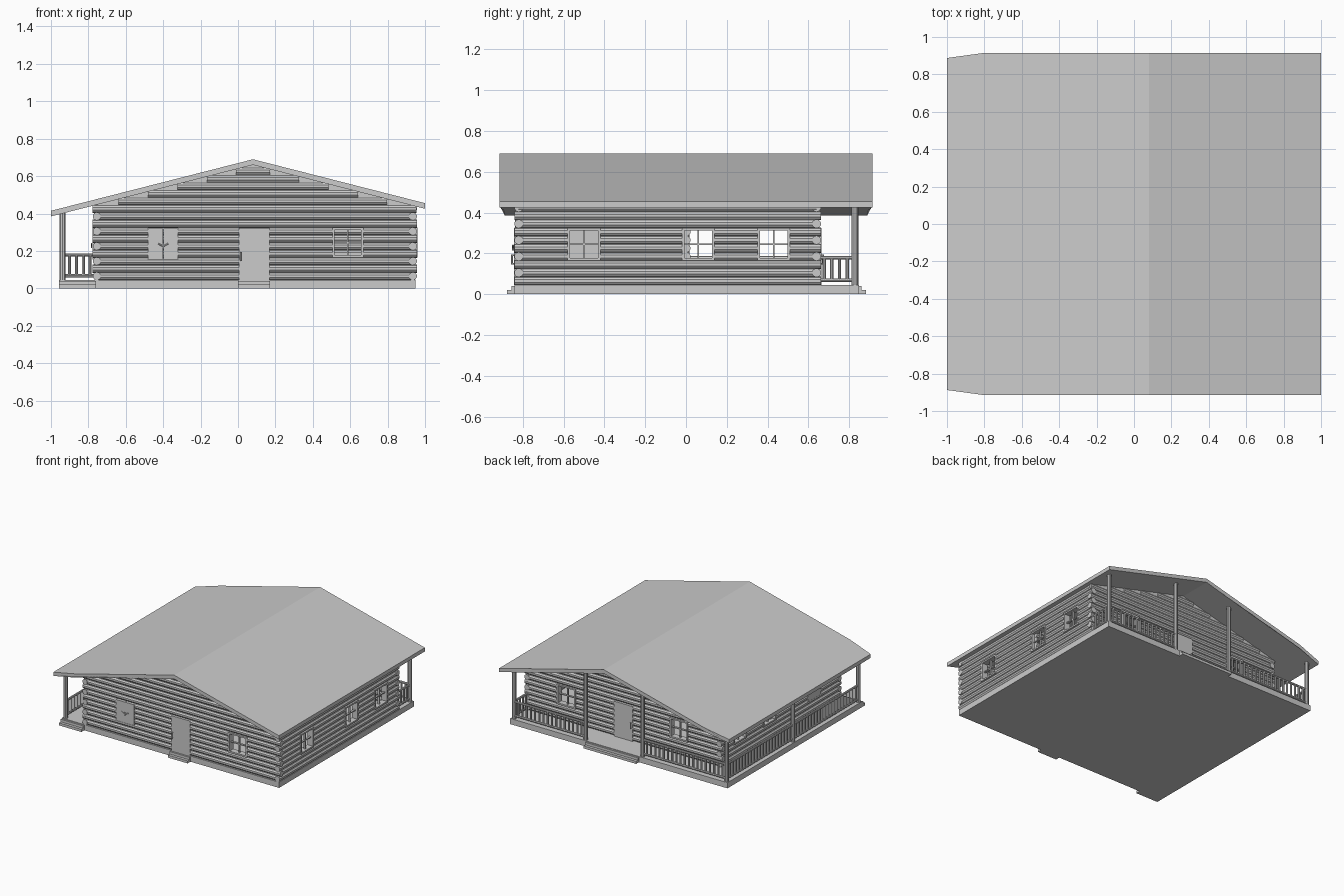
import bpy, bmesh, math
from mathutils import Vector, Matrix

cube = bpy.data.objects.get("Cube")
if cube:
    bpy.data.objects.remove(cube, do_unlink=True)

mat = bpy.data.materials.new("pale grey")
mat.use_nodes = True
GREY = (0.6, 0.6, 0.6, 1)
mat.diffuse_color = GREY
mat.node_tree.nodes["Principled BSDF"].inputs["Base Color"].default_value = GREY

# Main dimensions
LEFT, RIGHT, FRONT, BACK = -0.755, 0.935, -0.82, 0.64
DECK, LOG_R, PITCH = 0.045, 0.022, 0.04
RIDGE_X, RIDGE_Z, SLOPE, ROOF_T = 0.08, 0.69, 0.255, 0.03
WIN_LO, WIN_HI = 0.165, 0.325


def under_roof(x):
    return RIDGE_Z - ROOF_T - SLOPE * abs(x - RIDGE_X)


def finish(bm, name):
    bmesh.ops.recalc_face_normals(bm, faces=bm.faces)
    mesh = bpy.data.meshes.new(name)
    bm.to_mesh(mesh)
    bm.free()
    mesh.materials.append(mat)
    ob = bpy.data.objects.new(name, mesh)
    bpy.context.collection.objects.link(ob)
    return ob


def box(bm, x0, x1, y0, y1, z0, z1):
    m = Matrix.Translation(((x0 + x1) / 2, (y0 + y1) / 2, (z0 + z1) / 2))
    m = m @ Matrix.Diagonal((abs(x1 - x0), abs(y1 - y0), abs(z1 - z0), 1))
    bmesh.ops.create_cube(bm, size=1, matrix=m)


def rod(bm, a, b, r, sides=10):
    a, b = Vector(a), Vector(b)
    d = b - a
    m = Matrix.Translation((a + b) / 2) @ d.to_track_quat('Z', 'Y').to_matrix().to_4x4()
    bmesh.ops.create_cone(bm, cap_ends=True, segments=sides, radius1=r, radius2=r,
                          depth=d.length, matrix=m)


def prism(bm, profile, y0, y1):
    a = [bm.verts.new((x, y0, z)) for x, z in profile]
    b = [bm.verts.new((x, y1, z)) for x, z in profile]
    bm.faces.new(a)
    bm.faces.new(b)
    for i in range(len(a)):
        j = (i + 1) % len(a)
        bm.faces.new((a[i], a[j], b[j], b[i]))


def place(axis, fixed, u, z):
    return (u, fixed, z) if axis == 'x' else (fixed, u, z)


def log_wall(name, axis, fixed, lo, hi, rows, parity, openings):
    """Stacked logs, crossing at the corners and split around openings."""
    bm = bmesh.new()
    for k in range(rows):
        z = DECK + 0.02 + k * PITCH
        ext = 0.022 if k % 2 == parity else 0
        s, e = lo - ext, hi + ext
        if axis == 'x' and k > 8:
            half = (RIDGE_Z - ROOF_T - z - 0.012) / SLOPE
            s, e = max(s, RIDGE_X - half), min(e, RIDGE_X + half)
        for u0, u1, z0, z1 in sorted(openings):
            if z0 < z < z1:
                rod(bm, place(axis, fixed, s, z), place(axis, fixed, u0, z), LOG_R)
                s = u1
        rod(bm, place(axis, fixed, s, z), place(axis, fixed, e, z), LOG_R)
    finish(bm, name)


def slab(bm, axis, fixed, u0, u1, z0, z1, t):
    if axis == 'x':
        box(bm, u0, u1, fixed - t, fixed + t, z0, z1)
    else:
        box(bm, fixed - t, fixed + t, u0, u1, z0, z1)


def window(name, axis, fixed, u0, u1):
    bm = bmesh.new()
    f, b, um, zm = 0.012, 0.004, (u0 + u1) / 2, (WIN_LO + WIN_HI) / 2
    for u in (u0, u1 - f):
        slab(bm, axis, fixed, u, u + f, WIN_LO, WIN_HI, 0.024)
    for z in (WIN_LO, WIN_HI - f):
        slab(bm, axis, fixed, u0, u1, z, z + f, 0.024)
    slab(bm, axis, fixed, um - b, um + b, WIN_LO, WIN_HI, 0.008)
    slab(bm, axis, fixed, u0, u1, zm - b, zm + b, 0.008)
    finish(bm, name)


def shutters(name, axis, fixed, u0, u1):
    """Closed pair of leaves with a crossed latch."""
    bm = bmesh.new()
    um, out = (u0 + u1) / 2, fixed - 0.028
    slab(bm, axis, fixed, u0, um - 0.001, WIN_LO - 0.01, WIN_HI - 0.005, 0.024)
    slab(bm, axis, fixed, um + 0.001, u1, WIN_LO - 0.01, WIN_HI - 0.005, 0.024)
    for side in (-1, 1):
        rod(bm, place(axis, out, um, 0.225), place(axis, out, um + side * 0.028, 0.24), 0.004, 6)
    rod(bm, place(axis, out, um, 0.215), place(axis, out, um, 0.24), 0.004, 6)
    finish(bm, name)


def door(name, fixed, side):
    bm = bmesh.new()
    slab(bm, 'x', fixed, 0.005, 0.168, DECK, WIN_HI - 0.003, 0.024)
    y = fixed + side * 0.032
    rod(bm, (0.017, y, 0.145), (0.017, y, 0.195), 0.005, 8)
    for z in (0.15, 0.19):
        rod(bm, (0.017, fixed, z), (0.017, y, z), 0.004, 6)
    finish(bm, name)


# Walls with matching openings front to back and side to side
west, east, doorway = (-0.48, -0.32), (0.505, 0.67), (0.005, 0.168)
side_wins = [(-0.58, -0.42), (-0.02, 0.14), (0.35, 0.51)]
holes = [(*w, WIN_LO, WIN_HI) for w in (west, east)] + [(*doorway, 0, WIN_HI)]
side_holes = [(*w, WIN_LO, WIN_HI) for w in side_wins]
for label, y in (("front", FRONT), ("back", BACK)):
    log_wall(label + "_wall", 'x', y, LEFT, RIGHT, 15, 1, holes)
    window(label + "_window", 'x', y, *east)
    door(label + "_door", y, -1 if y < 0 else 1)
    bm = bmesh.new()
    prism(bm, [(LEFT, 0.42), (RIGHT, 0.42), (RIGHT, under_roof(RIGHT)),
               (RIDGE_X, under_roof(RIDGE_X)), (LEFT, under_roof(LEFT))], y - 0.012, y + 0.012)
    finish(bm, label + "_gable_board")
for label, x in (("right", LEFT), ("left", RIGHT)):
    log_wall(label + "_wall", 'y', x, FRONT, BACK, 10, 0, side_holes)
    for i, w in enumerate(side_wins):
        if x == LEFT and i == 0:
            shutters(label + "_shutters", 'y', x, *w)
        else:
            window(label + "_window", 'y', x, *w)
shutters("front_shutters", 'x', FRONT, *west)
window("back_window_west", 'x', BACK, *west)
log_wall("inner_wall", 'x', 0.0, LEFT, RIGHT, 10, 2, [])

# Floor slab and two-tread steps
bm = bmesh.new()
box(bm, -0.957, 0.95, -0.842, 0.847, 0, DECK)
finish(bm, "deck")
for label, x0, x1, y, side in (("front_door_steps", 0.0, 0.172, -0.842, -1),
                               ("porch_steps", -0.957, -0.76, -0.842, -1),
                               ("back_steps", -0.18, 0.28, 0.847, 1)):
    bm = bmesh.new()
    box(bm, x0, x1, y, y + side * 0.036, 0, 0.02)
    box(bm, x0, x1, y, y + side * 0.014, 0.02, 0.04)
    finish(bm, label)

# Porch posts
PX, PY = -0.938, 0.828
bm = bmesh.new()
back_posts = [PX, -0.2, 0.3, RIGHT - 0.005]
side_posts = [-0.822, 0.0, PY]
spots = [(x, PY) for x in back_posts] + [(PX, y) for y in side_posts[:2]]
for x, y in spots:
    rod(bm, (x, y, DECK), (x, y, under_roof(x) + 0.012), 0.017)
finish(bm, "porch_posts")


def railing(name, axis, fixed, lo, hi):
    bm = bmesh.new()
    for z in (0.068, 0.178):
        rod(bm, place(axis, fixed, lo, z), place(axis, fixed, hi, z), 0.009, 8)
    n = max(2, round((hi - lo) / 0.037))
    for i in range(1, n):
        u = lo + (hi - lo) * i / n
        rod(bm, place(axis, fixed, u, 0.068), place(axis, fixed, u, 0.178), 0.008, 8)
    finish(bm, name)


railing("back_railing_west", 'x', PY, back_posts[0], back_posts[1])
railing("back_railing_east", 'x', PY, back_posts[2], back_posts[3])
railing("end_railing", 'y', back_posts[3], BACK, PY)
for a, b in zip(side_posts, side_posts[1:]):
    railing("side_railing", 'y', PX, a, b)

# Gabled roof, its low eave corners drawn in slightly
bm = bmesh.new()
xs = [-1, -0.8, RIDGE_X, 1]
top = [(x, under_roof(x) + ROOF_T) for x in xs]
prism(bm, top + [(x, z - ROOF_T) for x, z in reversed(top)], -0.915, 0.915)
for v in bm.verts:
    if v.co.x < -0.9:
        v.co.y *= 0.97
finish(bm, "roof")
